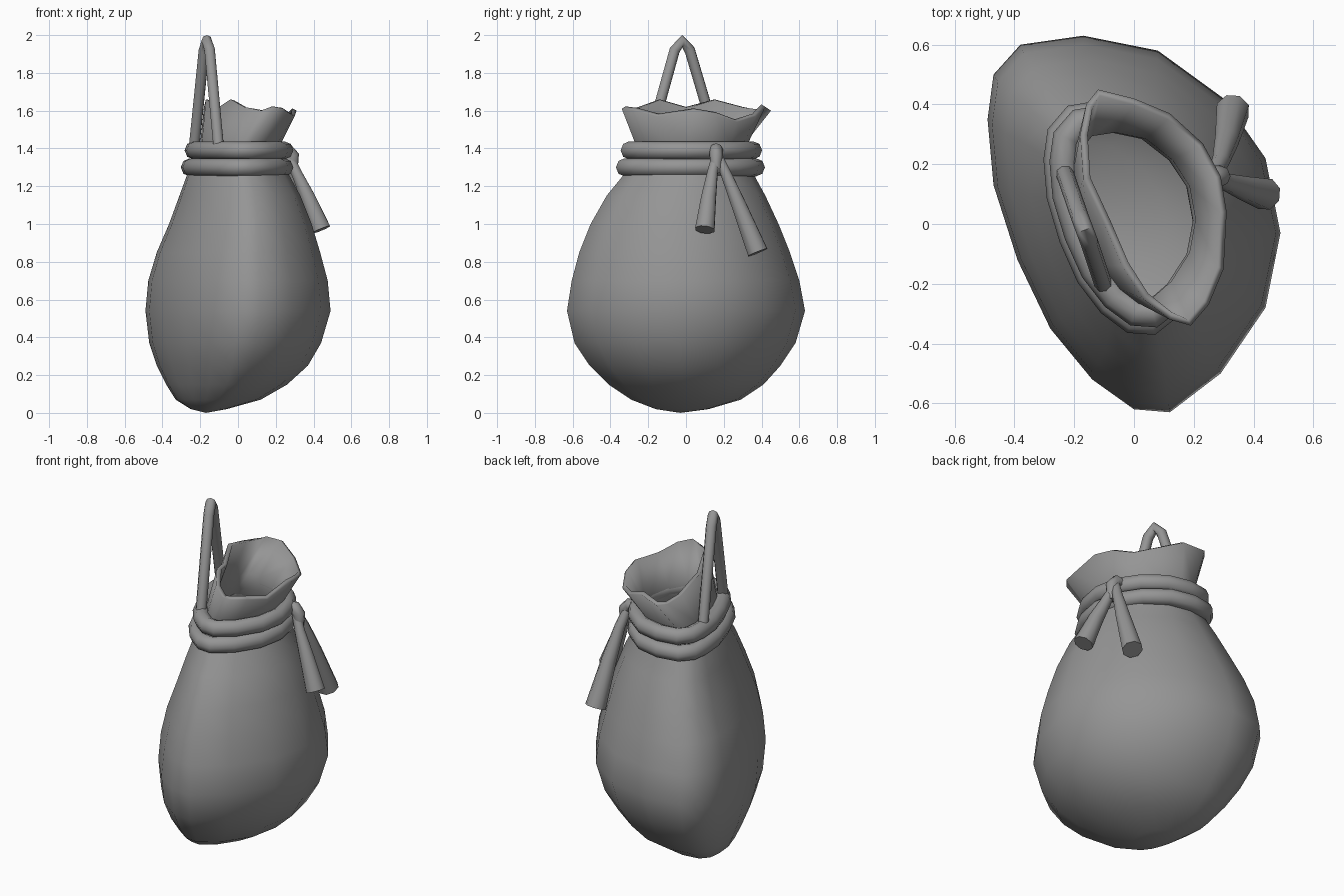
import bpy, bmesh, math

old = bpy.data.objects.get("Cube")
if old:
    bpy.data.objects.remove(old)

grey = bpy.data.materials.new("plain grey")
grey.use_nodes = True
COLOR = (0.3, 0.3, 0.3, 1)
grey.diffuse_color = COLOR
grey.node_tree.nodes["Principled BSDF"].inputs["Base Color"].default_value = COLOR

# Plan outline of the sack: flattened towards -x, bulging towards +x
OUTLINE = [(-.47, .5), (-.38, .6), (-.17, .63), (.08, .58), (.3, .42), (.44, .22),
           (.49, -.03), (.44, -.28), (.29, -.5), (.12, -.63), (0, -.62), (-.14, -.52),
           (-.28, -.35), (-.39, -.12), (-.47, .13), (-.49, .35)]


def fitted_ring(z, xmin, xmax, ymin, ymax):
    """Outline stretched to the given bounds at height z."""
    return [(xmin + (x + .49) / .98 * (xmax - xmin),
             ymin + (y + .63) / 1.26 * (ymax - ymin), z) for x, y in OUTLINE]


def finish(obj, angle):
    bpy.ops.object.select_all(action='DESELECT')
    obj.select_set(True)
    bpy.context.view_layer.objects.active = obj
    if obj.type == 'CURVE':
        bpy.ops.object.convert(target='MESH')
    bpy.ops.object.shade_smooth_by_angle(angle=math.radians(angle))


def tube(name, points, radii, closed=False):
    """Eight-sided cord through the points, with a radius at each."""
    curve = bpy.data.curves.new(name, 'CURVE')
    curve.dimensions = '3D'
    curve.bevel_depth = 1
    curve.bevel_resolution = 2
    curve.use_fill_caps = not closed
    spline = curve.splines.new('POLY')
    spline.points.add(len(points) - 1)
    for target, co, radius in zip(spline.points, points, radii):
        target.co = (*co, 1)
        target.radius = radius
    spline.use_cyclic_u = closed
    curve.materials.append(grey)
    obj = bpy.data.objects.new(name, curve)
    bpy.context.collection.objects.link(obj)
    finish(obj, 60)


# Sack: rings from the bottom to the neck, then the wavy mouth
LEVELS = [(.02, -.25, -.06, -.16, .12), (.07, -.33, .12, -.29, .29),
          (.15, -.38, .26, -.41, .41), (.25, -.43, .37, -.51, .5),
          (.37, -.47, .44, -.59, .58), (.54, -.49, .49, -.63, .63),
          (.7, -.475, .475, -.605, .6), (.85, -.43, .435, -.565, .55),
          (1, -.365, .39, -.505, .49), (1.15, -.31, .33, -.42, .42),
          (1.26, -.27, .27, -.33, .36), (1.35, -.22, .23, -.28, .33),
          (1.43, -.2, .23, -.27, .33)]
MOUTH = [(-.16, .4, 1.6), (-.12, .45, 1.6), (0, .42, 1.62), (.12, .37, 1.57),
         (.23, .27, 1.54), (.29, .16, 1.58), (.31, .04, 1.6), (.3, -.15, 1.57),
         (.25, -.27, 1.6), (.19, -.34, 1.61), (.12, -.32, 1.6), (.03, -.25, 1.62),
         (-.04, -.14, 1.66), (-.1, 0, 1.62), (-.17, .15, 1.66), (-.18, .3, 1.62)]

bm = bmesh.new()
rings = [[bm.verts.new(co) for co in ring]
         for ring in [fitted_ring(*level) for level in LEVELS] + [MOUTH]]
count = len(OUTLINE)
for low, high in zip(rings, rings[1:]):
    for i in range(count):
        j = (i + 1) % count
        bm.faces.new((low[i], low[j], high[j], high[i]))
base = bm.verts.new((-.17, -.03, 0))
for i in range(count):
    bm.faces.new((rings[0][i], base, rings[0][(i + 1) % count]))
bmesh.ops.recalc_face_normals(bm, faces=bm.faces)
mesh = bpy.data.meshes.new("sack")
bm.to_mesh(mesh)
bm.free()
mesh.materials.append(grey)
sack = bpy.data.objects.new("sack", mesh)
bpy.context.collection.objects.link(sack)
finish(sack, 60)
cloth = sack.modifiers.new("cloth thickness", 'SOLIDIFY')
cloth.thickness = .025
cloth.offset = -1

# Two turns of rope around the neck
for name, bounds in (("lower_rope", (1.3, -.255, .245, -.325, .37)),
                     ("upper_rope", (1.39, -.235, .245, -.3, .355))):
    tube(name, fitted_ring(*bounds), [.048] * count, closed=True)

# Carrying loop
tube("carrying_loop",
     [(-.235, .18, 1.38), (-.18, .02, 1.92), (-.165, -.02, 1.97), (-.15, -.06, 1.92),
      (-.1, -.21, 1.38)], [.03] * 5)

# Knot and its two flared cord ends
tube("knot", [(.2, .16, 1.39), (.26, .16, 1.395), (.29, .16, 1.36), (.29, .16, 1.27)],
     [.03, .035, .035, .025])
tube("short_cord_end", [(.27, .16, 1.36), (.31, .14, 1.27), (.37, .12, 1.14), (.44, .1, .97)],
     [.025, .03, .042, .055])
tube("long_cord_end", [(.27, .17, 1.36), (.29, .21, 1.27), (.31, .28, 1.1), (.33, .38, .85)],
     [.025, .03, .042, .058])
